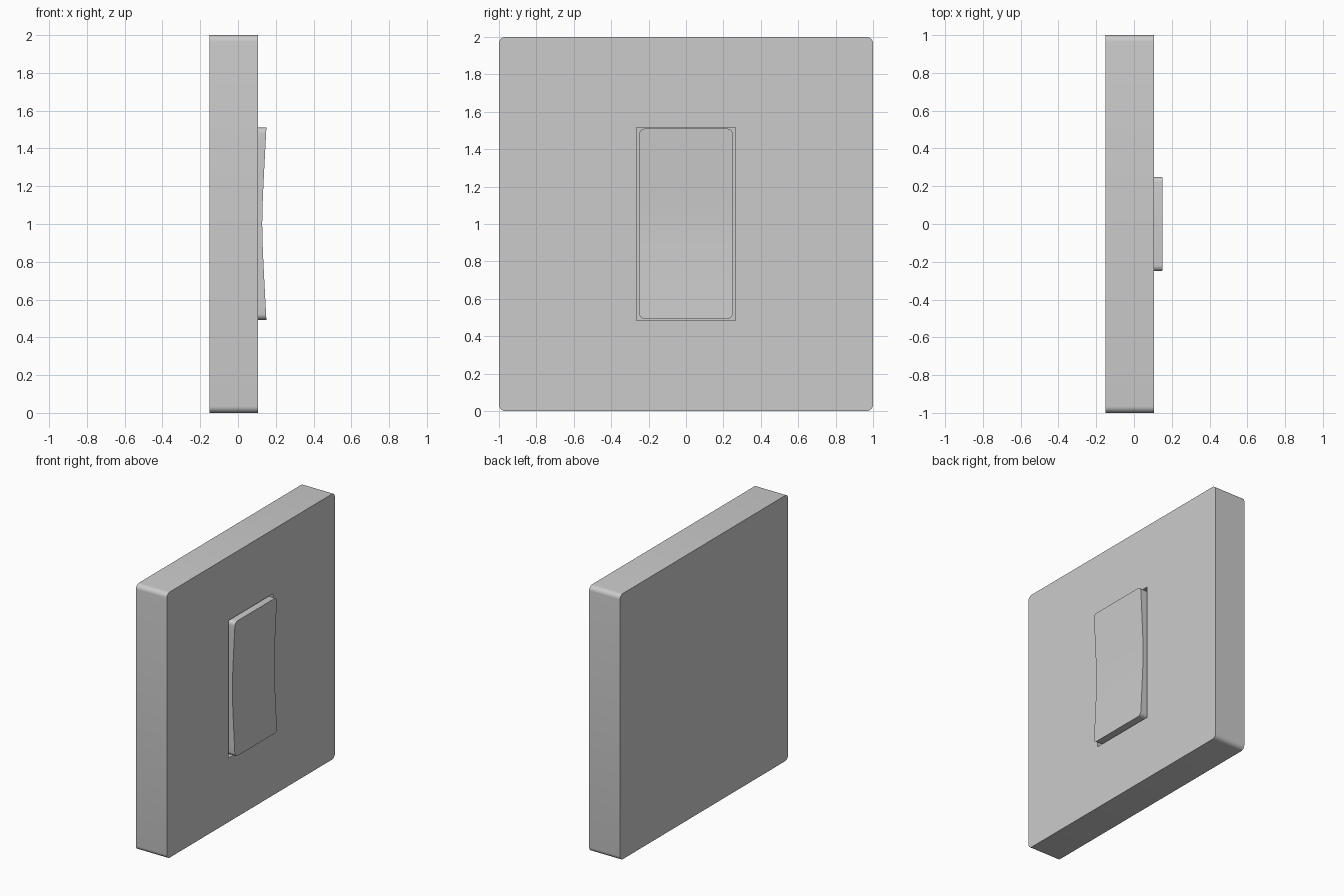
import bpy, bmesh
from math import sin, cos, pi, sqrt, radians

if "Cube" in bpy.data.objects:
    bpy.data.objects.remove(bpy.data.objects["Cube"])


def half_outline(hy, z0, z1, r, side_cuts, arc=6):
    """Right half of a rounded rectangle, listed from bottom to top as (y, z)."""
    a = [i / arc * pi / 2 for i in range(arc + 1)]
    low = [(hy - r + r * sin(t), z0 + r - r * cos(t)) for t in a]
    high = [(hy - r + r * cos(t), z1 - r + r * sin(t)) for t in a]
    span = z1 - z0 - 2 * r
    mid = [(hy, z0 + r + span * i / side_cuts) for i in range(1, side_cuts)]
    return low + mid + high


def slab(name, half, back, front):
    """Upright slab facing +x; front(z) gives the depth of the front face."""
    bm = bmesh.new()
    outline = half + [(-y, z) for y, z in reversed(half)]
    rear = [bm.verts.new((back, y, z)) for y, z in outline]
    face = [bm.verts.new((front(z), y, z)) for y, z in outline]
    n = len(outline)
    bm.faces.new(rear)
    for i in range(n):
        j = (i + 1) % n
        bm.faces.new((rear[i], rear[j], face[j], face[i]))
    # front face as horizontal strips so it can curve with height
    for i in range(n // 2 - 1):
        bm.faces.new((face[i], face[i + 1], face[n - 2 - i], face[n - 1 - i]))
    bmesh.ops.recalc_face_normals(bm, faces=bm.faces)
    mesh = bpy.data.meshes.new(name)
    bm.to_mesh(mesh)
    bm.free()
    ob = bpy.data.objects.new(name, mesh)
    bpy.context.collection.objects.link(ob)
    return ob


def smooth(ob):
    bpy.ops.object.select_all(action='DESELECT')
    ob.select_set(True)
    bpy.context.view_layer.objects.active = ob
    bpy.ops.object.shade_smooth_by_angle(angle=radians(30))


# wall plate with rounded corners
plate = slab("wall_plate", half_outline(1.0, 0.0, 2.0, 0.035, 1), -0.15, lambda z: 0.107)

# sharp-cornered recess for the rocker
bpy.ops.mesh.primitive_cube_add(size=1, location=(0.107, 0, 1.0))
cutter = bpy.context.object
cutter.name = "recess_cutter"
cutter.scale = (0.2, 0.53, 1.034)
cutter.hide_render = True
cutter.display_type = 'WIRE'
cut = plate.modifiers.new("recess", 'BOOLEAN')
cut.operation = 'DIFFERENCE'
cut.solver = 'EXACT'
cut.object = cutter
bpy.context.view_layer.objects.active = plate
bpy.ops.object.modifier_apply(modifier=cut.name)
bpy.data.objects.remove(cutter)
smooth(plate)

# rocker switch with a shallow, softly dished front
rocker = slab("rocker_switch", half_outline(0.25, 0.493, 1.51, 0.03, 20), 0.007,
              lambda z: 0.122 + 0.055 * sqrt((z - 1.0) ** 2 + 0.015) - 0.0005)
smooth(rocker)
